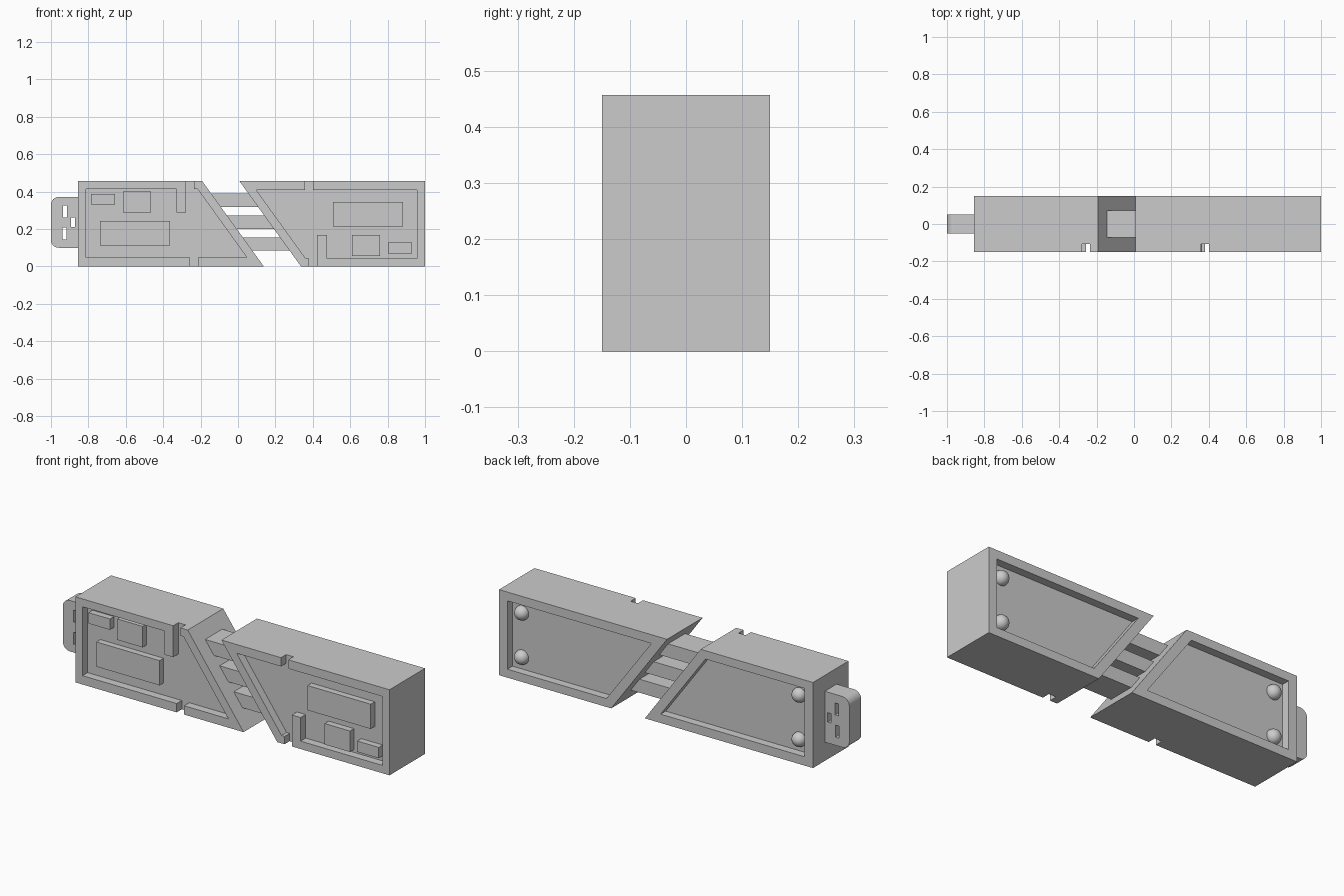
import bpy, bmesh, math

if "Cube" in bpy.data.objects:
    bpy.data.objects.remove(bpy.data.objects["Cube"])

H, D = 0.457, 0.15          # height, half depth
FLOOR = 0.107               # recess floor distance from the centre plane
TURN_X = 0.145              # the right half is the left half turned 180 degrees


def turn(pts):
    return [(TURN_X - x, H - z) for x, z in pts]


def rect(x0, x1, z0, z1):
    return [(x0, z0), (x1, z0), (x1, z1), (x0, z1)]


def prism(name, pts, y0, y1):
    """Extrude an x/z outline between two depths."""
    bm = bmesh.new()
    face = bm.faces.new([bm.verts.new((x, y0, z)) for x, z in pts])
    ext = bmesh.ops.extrude_face_region(bm, geom=[face])
    verts = [g for g in ext["geom"] if isinstance(g, bmesh.types.BMVert)]
    bmesh.ops.translate(bm, verts=verts, vec=(0, y1 - y0, 0))
    bmesh.ops.recalc_face_normals(bm, faces=bm.faces[:])
    me = bpy.data.meshes.new(name)
    bm.to_mesh(me)
    bm.free()
    ob = bpy.data.objects.new(name, me)
    bpy.context.collection.objects.link(ob)
    return ob


def cut(ob, cutter):
    m = ob.modifiers.new("cut", "BOOLEAN")
    m.operation, m.solver, m.object = "DIFFERENCE", "EXACT", cutter
    bpy.context.view_layer.objects.active = ob
    bpy.ops.object.modifier_apply(modifier=m.name)
    bpy.data.objects.remove(cutter)


# Outlines of the left half
body = [(-0.855, 0), (0.138, 0), (-0.192, H), (-0.855, H)]
front_recess = [(-0.278, 0.5), (-0.278, 0.289), (-0.33, 0.289), (-0.33, 0.415),
                (-0.813, 0.415), (-0.813, 0.047), (-0.257, 0.047), (-0.257, -0.05),
                (-0.214, -0.05), (-0.214, 0.047), (0.048, 0.047), (-0.217, 0.415),
                (-0.235, 0.415), (-0.235, 0.5)]
back_recess = [(-0.805, 0.047), (0.045, 0.047), (-0.22, 0.412), (-0.805, 0.412)]
chips = [rect(-0.785, -0.658, 0.33, 0.388), rect(-0.615, -0.465, 0.288, 0.4),
         rect(-0.738, -0.364, 0.112, 0.244)]

for side, place in (("left", lambda p: p), ("right", turn)):
    # Slanted case with a notched front recess and a plain back recess
    case = prism(side + "_case", place(body), -D, D)
    cut(case, prism("cutter", place(front_recess), -0.25, -FLOOR))
    cut(case, prism("cutter", place(back_recess), FLOOR, 0.25))
    # Raised chips on the front
    for i, c in enumerate(chips):
        prism(f"{side}_chip_{i + 1}", place(c), -FLOOR - 0.034, -FLOOR + 0.01)
    # Round studs in the back recess
    for i, p in enumerate(place([(-0.747, 0.11), (-0.747, 0.347)])):
        bpy.ops.mesh.primitive_uv_sphere_add(segments=32, ring_count=16, radius=0.038,
                                             location=(p[0], 0.11, p[1]))
        bpy.context.object.name = f"{side}_stud_{i + 1}"
        bpy.ops.object.shade_smooth()

# Three bars joining the halves
for i, z in enumerate((0.12, 0.236, 0.354)):
    mid = 0.0725 - 0.722 * (z - H / 2)
    prism(f"bar_{i + 1}", rect(mid - 0.15, mid + 0.15, z - 0.036, z + 0.036), -0.072, 0.072)

# Plug with rounded outer corners and three slots
R, Z0, Z1 = 0.042, 0.1, 0.372
outline = [(-0.845, Z0), (-0.845, Z1)]
for cz, start in ((Z1 - R, 90), (Z0 + R, 180)):
    for k in range(9):
        a = math.radians(start + k * 90 / 8)
        outline.append((-1 + R + R * math.cos(a), cz + R * math.sin(a)))
plug = prism("plug", outline, -0.05, 0.05)
for slot in (rect(-0.936, -0.915, 0.262, 0.326), rect(-0.893, -0.872, 0.212, 0.262),
             rect(-0.938, -0.918, 0.144, 0.208)):
    cut(plug, prism("cutter", slot, -0.1, 0.1))
bpy.ops.object.select_all(action="DESELECT")
plug.select_set(True)
bpy.context.view_layer.objects.active = plug
bpy.ops.object.shade_smooth_by_angle()
